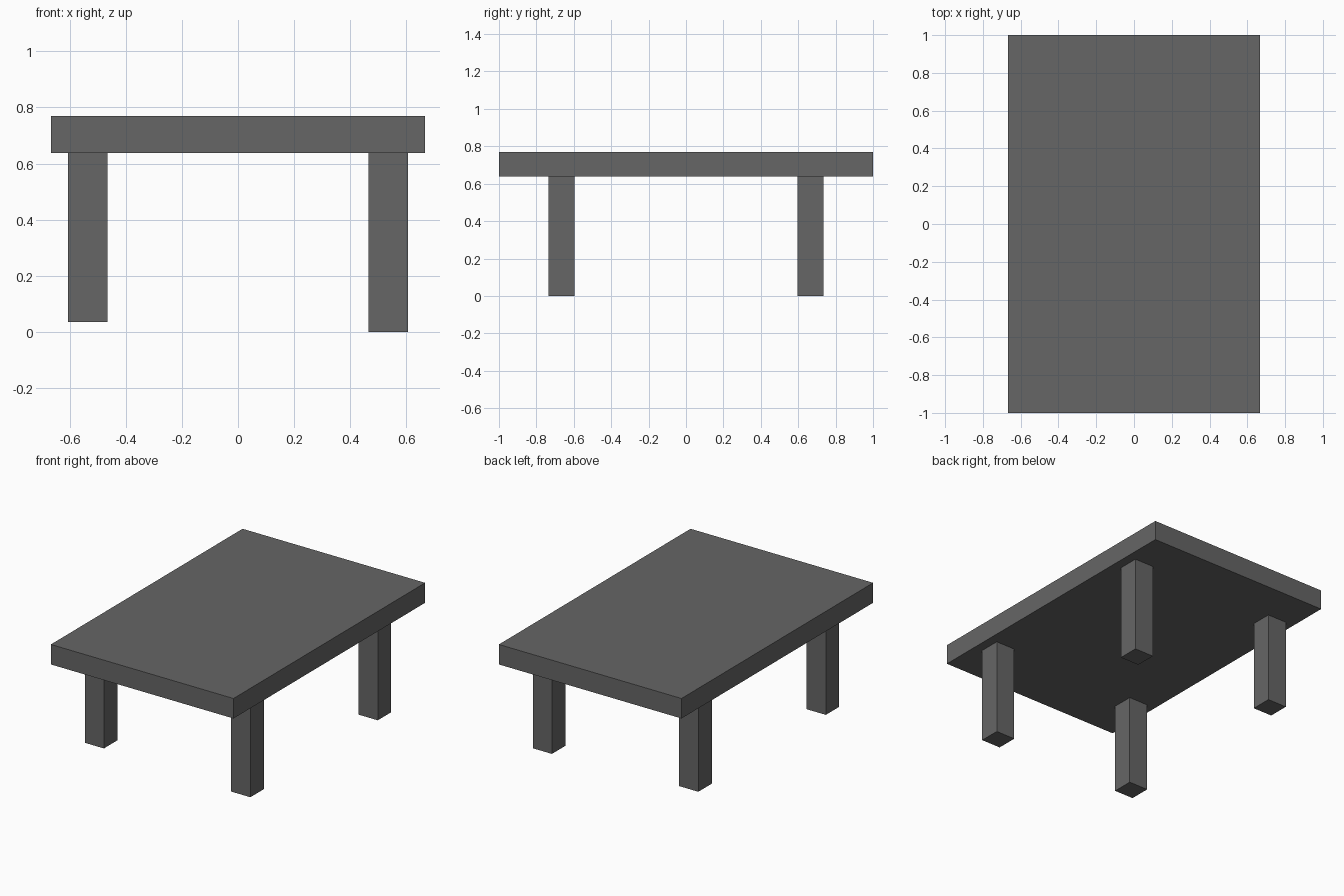
import bpy

if "Cube" in bpy.data.objects:
    bpy.data.objects.remove(bpy.data.objects["Cube"])

grey = bpy.data.materials.new("dark grey")
grey.diffuse_color = (0.133, 0.133, 0.133, 1)
grey.use_nodes = True
grey.node_tree.nodes["Principled BSDF"].inputs["Base Color"].default_value = grey.diffuse_color


def box(name, x, y, z):
    """Box from (min, max) ranges on each axis."""
    ranges = (x, y, z)
    bpy.ops.mesh.primitive_cube_add(size=1, location=[(a + b) / 2 for a, b in ranges])
    obj = bpy.context.object
    obj.name = name
    obj.scale = [b - a for a, b in ranges]
    bpy.ops.object.transform_apply(location=False, rotation=False, scale=True)
    obj.data.materials.append(grey)
    return obj


UNDERSIDE = 0.638
LEG = 0.07  # half width of a leg

# Table top slab
box("table_top", (-0.667, 0.667), (-1, 1), (UNDERSIDE, 0.77))

# Four legs; the left pair is slightly shorter
for side, cx, foot in (("left", -0.535, 0.036), ("right", 0.535, 0.0)):
    for end, cy in (("front", -0.665), ("back", 0.665)):
        box(f"{end}_{side}_leg", (cx - LEG, cx + LEG), (cy - LEG, cy + LEG),
            (foot, UNDERSIDE))
